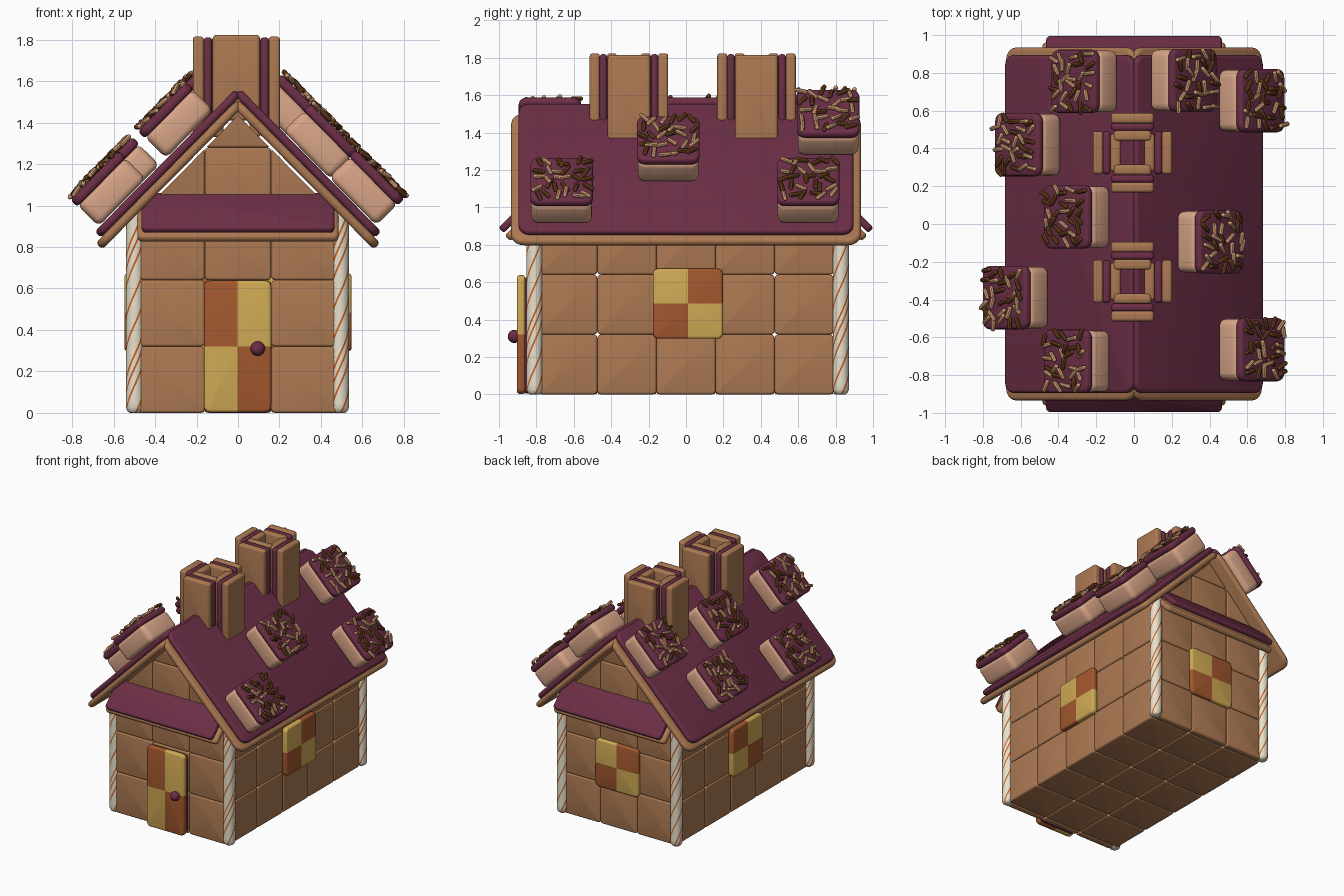
import bpy, bmesh, math, random
from mathutils import Matrix, Vector

if "Cube" in bpy.data.objects:
    bpy.data.objects.remove(bpy.data.objects["Cube"])

random.seed(4)
T = Matrix.Translation
R = lambda deg, ax: Matrix.Rotation(math.radians(deg), 4, ax)


def material(name, r, g, b):
    lin = [((c / 255 + 0.055) / 1.055) ** 2.4 for c in (r, g, b)]
    m = bpy.data.materials.new(name)
    m.diffuse_color = (*lin, 1)
    m.use_nodes = True
    m.node_tree.nodes["Principled BSDF"].inputs["Base Color"].default_value = m.diffuse_color
    return m


BISCUIT = material("biscuit", 172, 121, 82)
PLUM = material("plum icing", 108, 46, 70)
SPONGE = material("pink sponge", 217, 165, 136)
YELLOW = material("yellow cake", 208, 170, 85)
ORANGE = material("orange cake", 163, 88, 46)
CREAM = material("cream candy", 236, 230, 210)
STRIPE = material("orange stripe", 205, 95, 30)
DARK = material("dark sprinkle", 104, 62, 28)
LIGHT = material("light sprinkle", 208, 155, 115)


def finish(name, bm, *mats):
    bmesh.ops.recalc_face_normals(bm, faces=bm.faces)
    for f in bm.faces:
        f.smooth = True
    for e in bm.edges:
        e.smooth = len(e.link_faces) == 2 and e.calc_face_angle(0) < 0.7
    me = bpy.data.meshes.new(name)
    bm.to_mesh(me)
    bm.free()
    for m in mats:
        me.materials.append(m)
    o = bpy.data.objects.new(name, me)
    bpy.context.collection.objects.link(o)
    return o


def append(bm, part):
    me = bpy.data.meshes.new("part")
    part.to_mesh(me)
    part.free()
    bm.from_mesh(me)
    bpy.data.meshes.remove(me)


def slab(bm, size, mat, r=0.02, e=0.012):
    """Biscuit shape: local z is thickness, r rounds the outline, e rounds the rims."""
    p = bmesh.new()
    bmesh.ops.create_cube(p, size=1)
    bmesh.ops.scale(p, vec=size, verts=p.verts)
    up = [d for d in p.edges if abs(d.verts[0].co.z - d.verts[1].co.z) > 1e-5]
    bmesh.ops.bevel(p, geom=up, offset=r, segments=4, profile=0.5, affect='EDGES')
    rim = [d for d in p.edges if d.calc_face_angle(0) > 1]
    bmesh.ops.bevel(p, geom=rim, offset=e, segments=3, profile=0.5, affect='EDGES')
    bmesh.ops.transform(p, matrix=mat, verts=p.verts)
    append(bm, p)


def one_slab(name, size, mat, colour, r=0.02, e=0.012):
    bm = bmesh.new()
    slab(bm, size, mat, r, e)
    return finish(name, bm, colour)


def cut(bm, co, no, clear):
    bmesh.ops.bisect_plane(bm, geom=bm.verts[:] + bm.edges[:] + bm.faces[:], dist=1e-5,
                           plane_co=co, plane_no=no, clear_outer=clear)
    if clear:
        bmesh.ops.holes_fill(bm, edges=[e for e in bm.edges if e.is_boundary], sides=0)


def checker(name, w, h, t, mat, swap=False):
    """Two-by-two chequered cake plate, yellow at upper left unless swapped."""
    bm = bmesh.new()
    slab(bm, (w, h, t), Matrix(), 0.03, 0.014)
    cut(bm, (0, 0, 0), (1, 0, 0), False)
    cut(bm, (0, 0, 0), (0, 1, 0), False)
    for f in bm.faces:
        c = f.calc_center_median()
        f.material_index = int(((c.x < 0) == (c.y > 0)) == swap)
        f.material_index = 1 - int(((c.x < 0) == (c.y > 0)) != swap)
    bmesh.ops.transform(bm, matrix=mat, verts=bm.verts)
    return finish(name, bm, YELLOW, ORANGE)


# Walls and floor made of biscuit tiles
S, Q, TH = 0.32, 0.316, 0.05
for nm, y in (("front_wall", -0.815), ("back_wall", 0.815)):
    bm = bmesh.new()
    for i in (-1, 0, 1):
        for k in range(5):
            slab(bm, (S, S, TH), T((i * S, y, (k + 0.5) * S)) @ R(90, 'X'))
    for s in (-1, 1):
        cut(bm, (0, y, 1.435), (s * 0.712, 0, 0.702), True)
    finish(nm, bm, BISCUIT)
for nm, x in (("left_wall", -0.48), ("right_wall", 0.48)):
    bm = bmesh.new()
    for j in range(-2, 3):
        for k in range(3):
            slab(bm, (S, Q, TH), T((x, j * Q, (k + 0.5) * S)) @ R(90, 'Y'))
    finish(nm, bm, BISCUIT)
bm = bmesh.new()
for i in (-1, 0, 1):
    for j in range(-2, 3):
        slab(bm, (S, Q, TH), T((i * S, j * Q, 0.026)))
finish("floor", bm, BISCUIT)

# Main roof: biscuit slab with icing slab on each slope
A = 45.4
SLOPE = {s: T((0, 0, 1.575)) @ R(s * A, 'Y') for s in (-1, 1)}
for s, side in ((-1, "left"), (1, "right")):
    one_slab(side + "_roof_icing", (0.965, 1.79, 0.042), SLOPE[s] @ T((s * 0.502, 0, -0.021)),
             PLUM, 0.06, 0.018)
    one_slab(side + "_roof_biscuit", (0.97, 1.87, 0.045), SLOPE[s] @ T((s * 0.535, 0, -0.064)),
             BISCUIT, 0.07, 0.02)

# Small end eaves, front and back
for s, side in ((-1, "front"), (1, "back")):
    rot = R(-s * 45, 'X')
    one_slab(side + "_eave_icing", (0.93, 0.25, 0.04), T((0, s * 0.9, 0.965)) @ rot, PLUM, 0.025, 0.015)
    one_slab(side + "_eave_biscuit", (0.97, 0.25, 0.045), T((0, s * 0.866, 0.922)) @ rot,
             BISCUIT, 0.025, 0.018)

# Door with icing backing and knob
checker("door", 0.325, 0.635, 0.045, T((-0.002, -0.882, 0.32)) @ R(90, 'X'), True)
one_slab("door_icing", (0.31, 0.62, 0.024), T((0, -0.85, 0.315)) @ R(90, 'X'), PLUM, 0.03, 0.008)
bm = bmesh.new()
bmesh.ops.create_uvsphere(bm, u_segments=20, v_segments=12, radius=0.035,
                          matrix=T((0.095, -0.918, 0.31)))
finish("door_knob", bm, PLUM)

# Windows on the other three walls
W = 0.375
RX = R(90, 'X')
checker("right_window", W, W, 0.045, T((0.525, 0.01, 0.485)) @ R(90, 'Z') @ RX)
checker("left_window", W, W, 0.045, T((-0.525, 0.01, 0.485)) @ R(-90, 'Z') @ RX, True)
checker("back_window", W, W, 0.045, T((0, 0.843, 0.485)) @ R(180, 'Z') @ RX)

# Striped candy canes at the corners
for nm, x, y in (("front_left_cane", -0.497, -0.81), ("front_right_cane", 0.492, -0.81),
                 ("back_left_cane", -0.497, 0.828), ("back_right_cane", 0.492, 0.828)):
    bm = bmesh.new()
    N, rad, H = 28, 0.043, 0.98
    levels = [(0, 0.025), (0.008, 0.036)] + [(0.025 + k * (H - 0.05) / 36, rad) for k in range(37)]
    levels += [(H - 0.008, 0.036), (H, 0.025)]
    rings = []
    for z, r in levels:
        tw = z * 2 * math.pi * 1.7
        rings.append([bm.verts.new((x + r * math.cos(2 * math.pi * i / N + tw),
                                    y + r * math.sin(2 * math.pi * i / N + tw), z)) for i in range(N)])
    for a, b in zip(rings, rings[1:]):
        for i in range(N):
            f = bm.faces.new((a[i], a[(i + 1) % N], b[(i + 1) % N], b[i]))
            f.material_index = int(i % 7 in (0,) or i == 10)
    bm.faces.new(rings[0])
    bm.faces.new(rings[-1])
    finish(nm, bm, CREAM, STRIPE)

# Chimneys: four sandwiches of biscuit, icing, biscuit
for nm, cy in (("front_chimney", -0.305), ("back_chimney", 0.377)):
    tan, plum = bmesh.new(), bmesh.new()
    for q in range(4):
        low, top = (1.33, 1.815) if q % 2 else (1.41, 1.823)
        for bm, d, t, dz in ((tan, 0.183, 0.054, 0), (plum, 0.137, 0.04, 0.004), (tan, 0.09, 0.054, 0)):
            h = top - dz - low
            m = T((-0.008, cy, low + h / 2)) @ R(90 * q, 'Z') @ T((0, -d, 0)) @ RX
            slab(bm, (0.228 if d > 0.1 else 0.2, h, t), m, 0.018, 0.015)
    finish(nm + "_biscuit", tan, BISCUIT)
    finish(nm + "_icing", plum, PLUM)


def sprinkle(bm, mat, idx):
    p = bmesh.new()
    bmesh.ops.create_uvsphere(p, u_segments=8, v_segments=7, radius=0.0125)
    for v in p.verts:
        v.co.x, v.co.z = v.co.z + math.copysign(0.023, v.co.z), v.co.x
    for f in p.faces:
        f.material_index = idx
    bmesh.ops.transform(p, matrix=mat, verts=p.verts)
    append(bm, p)


# Iced sponge cakes on the roof: (x on roof, y)
CAKES = [(-0.19, 0.755), (-0.49, 0.42), (-0.23, 0.037), (-0.555, -0.39), (-0.23, -0.727),
         (0.19, 0.76), (0.55, 0.653), (0.33, -0.095), (0.55, -0.665)]
for n, (x, y) in enumerate(CAKES, 1):
    s = 1 if x > 0 else -1
    m = SLOPE[s] @ T((x / math.cos(math.radians(A)), y, 0.004))
    one_slab(f"cake_{n}_sponge", (0.325, 0.325, 0.145), m @ T((0, 0, 0.0725)), SPONGE, 0.04, 0.03)
    one_slab(f"cake_{n}_icing", (0.335, 0.335, 0.048), m @ T((0, 0, 0.163)), PLUM, 0.045, 0.018)
    bm = bmesh.new()
    for i in range(5):
        for j in range(6):
            px = (i - 2) * 0.062 + random.uniform(-0.018, 0.018)
            py = (j - 2.5) * 0.052 + random.uniform(-0.018, 0.018)
            sm = m @ T((px, py, 0.195 + random.uniform(0, 0.01)))
            sm = sm @ R(random.uniform(0, 180), 'Z') @ R(random.uniform(-14, 14), 'Y')
            sprinkle(bm, sm, int(random.random() < 0.55))
    finish(f"cake_{n}_sprinkles", bm, DARK, LIGHT)
